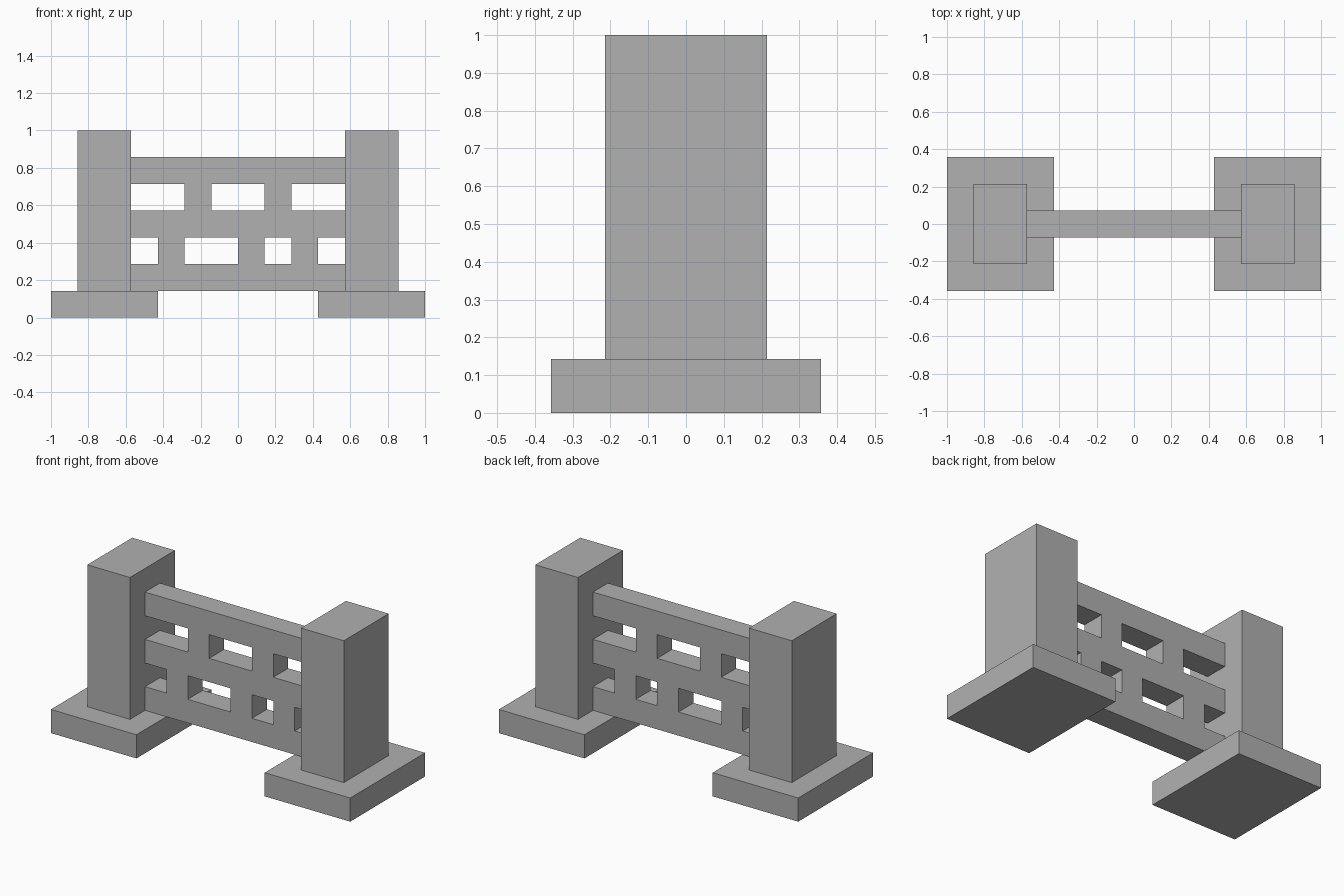
import bpy
import bmesh

U = 1 / 7  # modular unit of the design

default_cube = bpy.data.objects.get("Cube")
if default_cube:
    bpy.data.objects.remove(default_cube, do_unlink=True)

stone = bpy.data.materials.new("grey stone")
stone.use_nodes = True
grey = (0.44, 0.44, 0.44, 1)
stone.diffuse_color = grey
stone.node_tree.nodes["Principled BSDF"].inputs["Base Color"].default_value = grey


def add_object(name, bm):
    bmesh.ops.recalc_face_normals(bm, faces=bm.faces)
    mesh = bpy.data.meshes.new(name)
    bm.to_mesh(mesh)
    bm.free()
    mesh.materials.append(stone)
    obj = bpy.data.objects.new(name, mesh)
    bpy.context.collection.objects.link(obj)
    return obj


def add_block(name, x, width, depth, bottom, top):
    """Box centred on x, sizes in modular units."""
    bm = bmesh.new()
    bmesh.ops.create_cube(bm, size=1)
    bmesh.ops.scale(bm, verts=bm.verts, vec=(width * U, depth * U, (top - bottom) * U))
    bmesh.ops.translate(bm, verts=bm.verts, vec=(x * U, 0, (top + bottom) / 2 * U))
    return add_object(name, bm)


# Posts standing on wide footings
for side, sign in (("left", 1), ("right", -1)):
    add_block(side + "_footing", sign * 5, 4, 5, 0, 1)
    add_block(side + "_post", sign * 5, 2, 3, 1, 7)

# Openwork panel: rows from bottom to top, # is solid and . is open
rows = ["########",
        ".#..#.#.",
        "########",
        "..#..#..",
        "########"]
bm = bmesh.new()
for row, cells in enumerate(rows):
    for col, cell in enumerate(cells):
        if cell == "#":
            x, z = col - 4, row + 1
            corners = ((x, z), (x + 1, z), (x + 1, z + 1), (x, z + 1))
            bm.faces.new([bm.verts.new((cx * U, -U / 2, cz * U)) for cx, cz in corners])
bmesh.ops.remove_doubles(bm, verts=bm.verts, dist=0.001)
front = bmesh.ops.extrude_face_region(bm, geom=bm.faces[:], use_keep_orig=True)
moved = [v for v in front["geom"] if isinstance(v, bmesh.types.BMVert)]
bmesh.ops.translate(bm, verts=moved, vec=(0, U, 0))
add_object("openwork_panel", bm)
